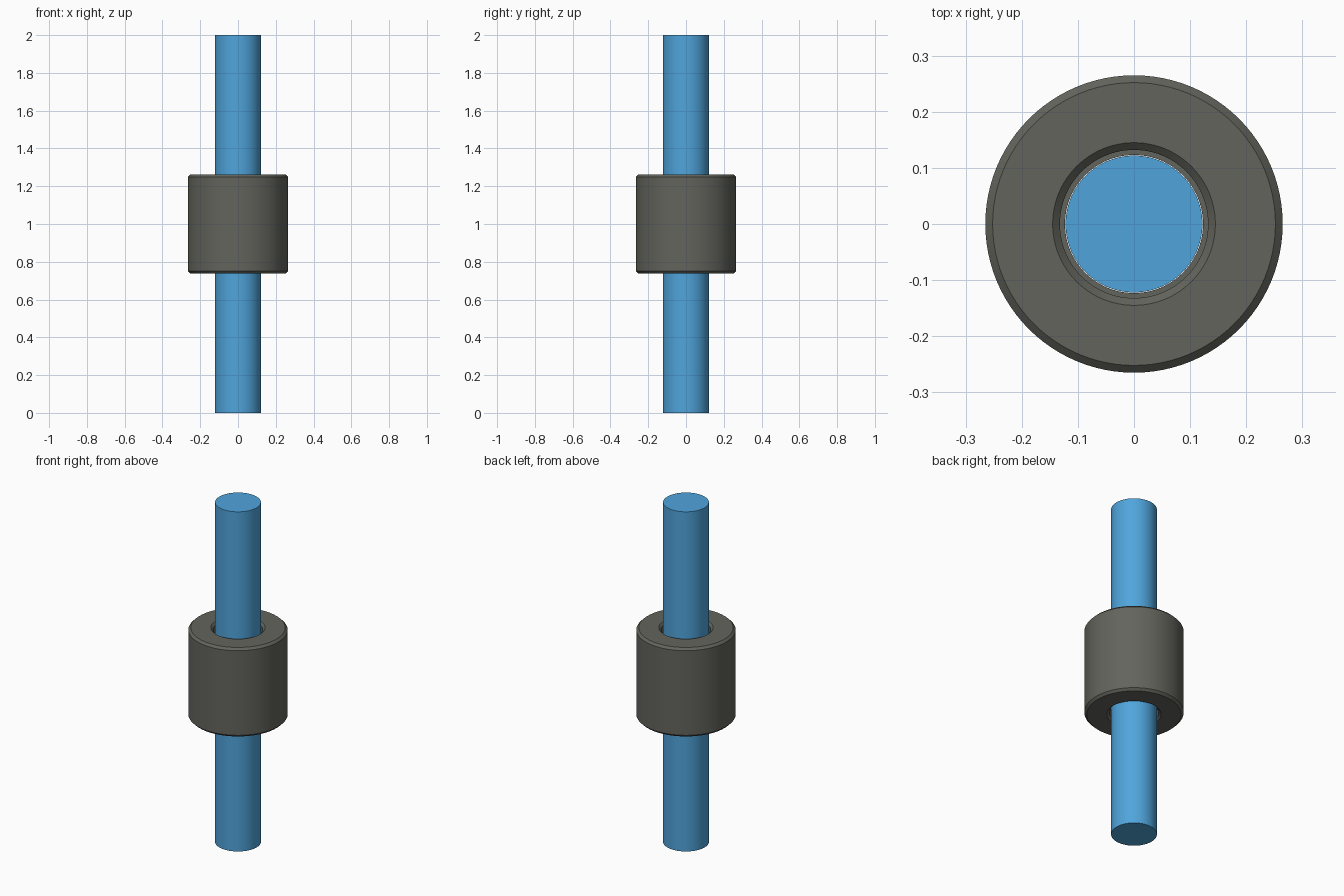
import bpy, bmesh, math

SEGMENTS = 96

default_cube = bpy.data.objects.get("Cube")
if default_cube:
    bpy.data.objects.remove(default_cube, do_unlink=True)


def make_material(name, color):
    mat = bpy.data.materials.new(name)
    mat.use_nodes = True
    mat.diffuse_color = color
    mat.node_tree.nodes["Principled BSDF"].inputs["Base Color"].default_value = color
    return mat


def lathe(name, profile, mat, closed):
    """Revolve (radius, z) points around the z axis."""
    bm = bmesh.new()
    verts = [bm.verts.new((r, 0, z)) for r, z in profile]
    edges = [bm.edges.new(pair) for pair in zip(verts, verts[1:])]
    if closed:
        edges.append(bm.edges.new((verts[-1], verts[0])))
    bmesh.ops.spin(bm, geom=verts + edges, cent=(0, 0, 0), axis=(0, 0, 1),
                   angle=math.tau, steps=SEGMENTS)
    bmesh.ops.remove_doubles(bm, verts=bm.verts, dist=0.0001)
    bmesh.ops.recalc_face_normals(bm, faces=bm.faces)
    mesh = bpy.data.meshes.new(name)
    bm.to_mesh(mesh)
    bm.free()
    mesh.materials.append(mat)
    obj = bpy.data.objects.new(name, mesh)
    bpy.context.collection.objects.link(obj)
    bpy.ops.object.select_all(action='DESELECT')
    obj.select_set(True)
    bpy.context.view_layer.objects.active = obj
    bpy.ops.object.shade_smooth_by_angle(angle=math.radians(30))
    return obj


blue = make_material("rod blue", (0.08, 0.376, 0.716, 1))
grey = make_material("collar grey", (0.127, 0.127, 0.109, 1))

# Straight rod with flat ends
ROD = 0.122
lathe("rod", [(0, 0), (ROD, 0), (ROD, 2), (0, 2)], blue, closed=False)

# Collar: chamfered rims, with a narrower bore inside each mouth
MID, HALF, OUTER, BORE, CHAMFER, STEP = 1.0, 0.262, 0.265, 0.132, 0.013, 0.05
upper = [
    (ROD + 0.001, HALF - STEP),
    (BORE, HALF - STEP),
    (BORE, HALF - CHAMFER),
    (BORE + CHAMFER, HALF),
    (OUTER - CHAMFER, HALF),
    (OUTER, HALF - CHAMFER),
]
section = [(r, MID + z) for r, z in upper] + [(r, MID - z) for r, z in reversed(upper)]
lathe("collar", section, grey, closed=True)
